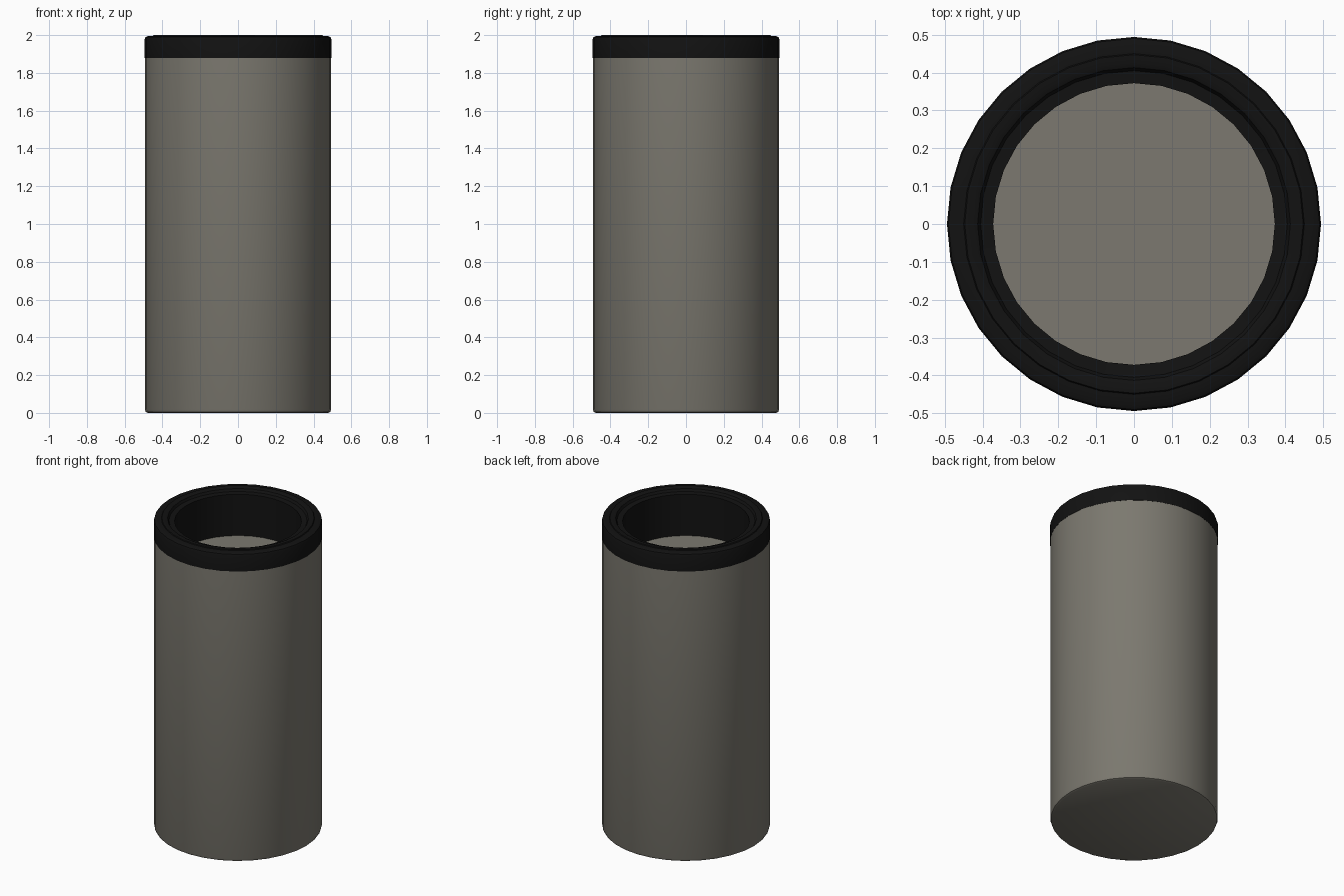
import bpy, bmesh, math

if "Cube" in bpy.data.objects:
    bpy.data.objects.remove(bpy.data.objects["Cube"])

SIDES = 32


def material(name, rgb):
    m = bpy.data.materials.new(name)
    m.diffuse_color = (*rgb, 1)
    m.use_nodes = True
    m.node_tree.nodes["Principled BSDF"].inputs["Base Color"].default_value = m.diffuse_color
    return m


def lathe(name, profile, mat, closed=False):
    """Revolve (radius, z) points around z; radius 0 makes a pole."""
    bm = bmesh.new()
    verts = [bm.verts.new((r, 0, z)) for r, z in profile]
    pairs = list(zip(verts, verts[1:]))
    if closed:
        pairs.append((verts[-1], verts[0]))
    edges = [bm.edges.new(p) for p in pairs]
    bmesh.ops.spin(bm, geom=verts + edges, cent=(0, 0, 0), axis=(0, 0, 1),
                   angle=math.tau, steps=SIDES, use_duplicate=False)
    bmesh.ops.remove_doubles(bm, verts=bm.verts, dist=1e-4)
    bmesh.ops.recalc_face_normals(bm, faces=bm.faces)
    mesh = bpy.data.meshes.new(name)
    bm.to_mesh(mesh)
    bm.free()
    mesh.materials.append(mat)
    ob = bpy.data.objects.new(name, mesh)
    bpy.context.collection.objects.link(ob)
    bpy.ops.object.select_all(action='DESELECT')
    ob.select_set(True)
    bpy.context.view_layer.objects.active = ob
    bpy.ops.object.shade_smooth_by_angle(angle=math.radians(30))
    return ob


stone = material("stone", (0.20, 0.19, 0.16))
black = material("black", (0.006, 0.006, 0.006))

# Solid body with a softened foot and a recessed floor under the rim
lathe("body", [(0, 0), (0.478, 0), (0.488, 0.005), (0.493, 0.018),
               (0.493, 1.88), (0.38, 1.88), (0.38, 1.71), (0, 1.71)], stone)

# Black rim with rounded shoulder, raised ring, inner step and deep liner
lathe("rim", [(0.494, 1.88), (0.494, 1.978), (0.490, 1.989), (0.480, 1.994),
              (0.450, 1.995), (0.447, 2.0), (0.425, 2.0), (0.413, 1.995),
              (0.405, 1.980), (0.372, 1.977), (0.372, 1.705),
              (0.379, 1.705), (0.379, 1.88)], black, closed=True)
